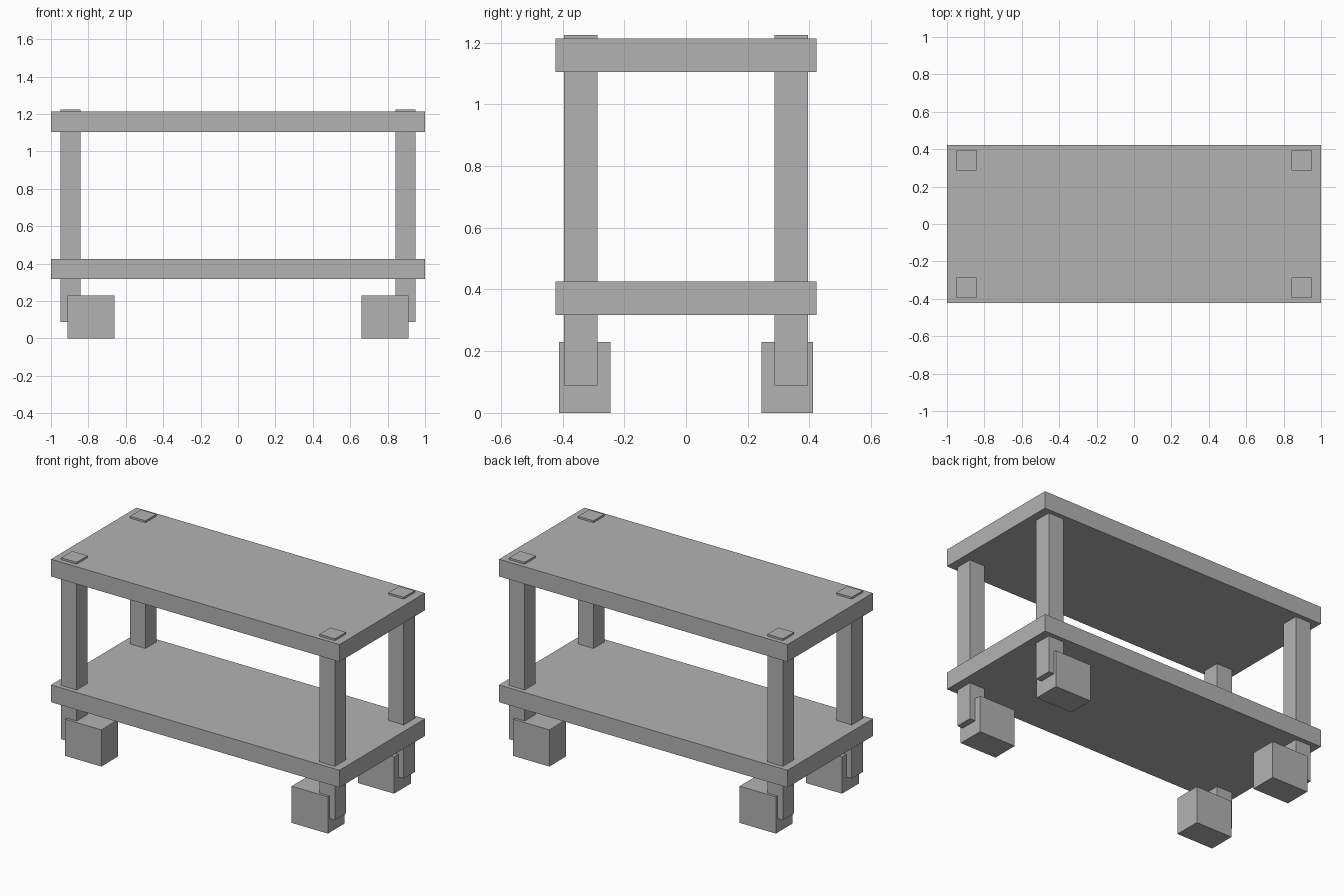
import bpy

if "Cube" in bpy.data.objects:
    bpy.data.objects.remove(bpy.data.objects["Cube"], do_unlink=True)

# Single plain grey
grey = bpy.data.materials.new("plain_grey")
grey.use_nodes = True
colour = (0.45, 0.45, 0.45, 1)
grey.diffuse_color = colour
grey.node_tree.nodes["Principled BSDF"].inputs["Base Color"].default_value = colour


def box(name, x, y, z):
    """Box spanning the given (low, high) range on each axis."""
    spans = (x, y, z)
    bpy.ops.mesh.primitive_cube_add(size=1, location=[(a + b) / 2 for a, b in spans])
    obj = bpy.context.object
    obj.name = name
    obj.scale = [abs(b - a) for a, b in spans]
    bpy.ops.object.transform_apply(location=False, rotation=False, scale=True)
    obj.data.materials.append(grey)
    return obj


# Two full-size shelves
for name, z in (("lower_shelf", (0.317, 0.425)), ("top_shelf", (1.105, 1.213))):
    box(name, (-1, 1), (-0.423, 0.423), z)

# A post through both shelves and a block foot at each corner
for side, sx in (("left", 1), ("right", -1)):
    for end, sy in (("front", -1), ("back", 1)):
        corner = f"{end}_{side}"
        box(f"{corner}_post", (sx * 0.842, sx * 0.949),
            (sy * 0.286, sy * 0.395), (0.088, 1.225))
        box(f"{corner}_foot", (sx * 0.66, sx * 0.911),
            (sy * 0.244, sy * 0.411), (0, 0.23))
